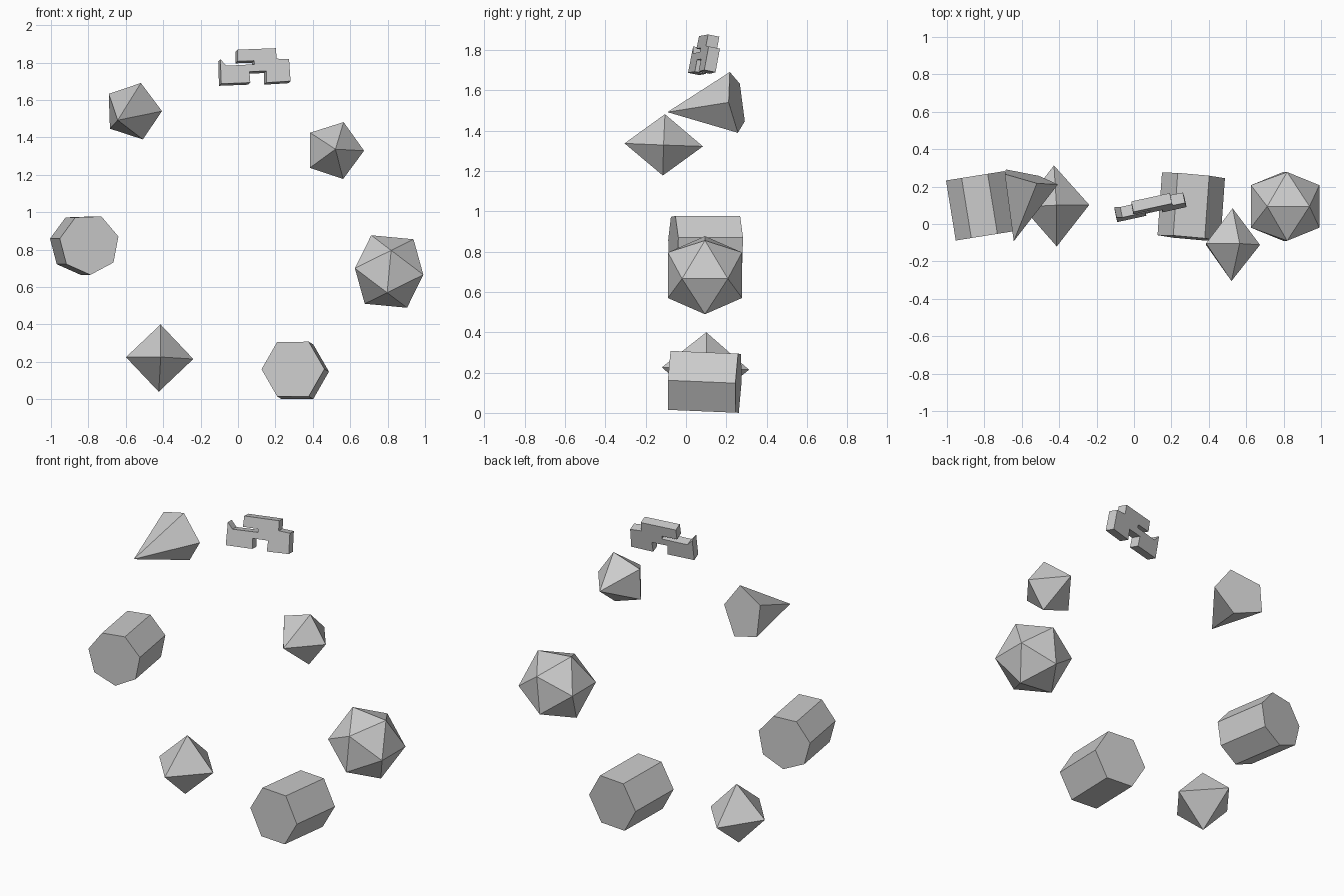
import bpy, bmesh, math
from mathutils import Vector

if "Cube" in bpy.data.objects:
    bpy.data.objects.remove(bpy.data.objects["Cube"])


def finish(bm, name):
    bmesh.ops.recalc_face_normals(bm, faces=bm.faces)
    me = bpy.data.meshes.new(name)
    bm.to_mesh(me)
    bm.free()
    bpy.context.collection.objects.link(bpy.data.objects.new(name, me))


def ring(bm, centre, axis, n, radius, phase):
    """Regular polygon around an axis that points roughly to the back."""
    a = Vector(axis).normalized()
    u = (Vector((1, 0, 0)) - a * a.x).normalized()
    v = u.cross(a)
    angles = [math.radians(phase) + math.tau * i / n for i in range(n)]
    return [bm.verts.new(Vector(centre) + radius * (u * math.cos(t) + v * math.sin(t)))
            for t in angles]


def bridge(bm, loop, other):
    n = len(loop)
    for i in range(n):
        bm.faces.new((loop[i], loop[(i + 1) % n], other[(i + 1) % n], other[i]))


def prism(name, front, back, n, radius, phase, axis):
    bm = bmesh.new()
    a = ring(bm, front, axis, n, radius, phase)
    b = ring(bm, back, axis, n, radius, phase)
    bridge(bm, a, b)
    bm.faces.new(a)
    bm.faces.new(b)
    finish(bm, name)


def pyramid(name, centre, axis, n, radius, phase, tips):
    """One tip gives a capped pyramid, two tips a bipyramid."""
    bm = bmesh.new()
    base = ring(bm, centre, axis, n, radius, phase)
    for tip in tips:
        t = bm.verts.new(tip)
        for i in range(n):
            bm.faces.new((base[i], base[(i + 1) % n], t))
    if len(tips) == 1:
        bm.faces.new(base)
    finish(bm, name)


# Prisms
prism("hexagonal_prism", (0.294, -0.075, 0.161), (0.318, 0.26, 0.147), 6, 0.169, 0,
      (0.09, 1, -0.04))
prism("heptagonal_prism", (-0.795, -0.063, 0.828), (-0.847, 0.258, 0.828), 7, 0.163, -88,
      (-0.16, 1, 0))

# Pyramids
pyramid("square_bipyramid", (-0.419, 0.097, 0.22), (-0.03, 1, -0.02), 4, 0.18, -1.5,
        [(-0.413, -0.12, 0.226), (-0.428, 0.313, 0.214)])
pyramid("pentagonal_bipyramid", (0.514, -0.109, 1.33), (0.015, 1, -0.035), 5, 0.16, -0.5,
        [(0.521, -0.305, 1.337), (0.527, 0.084, 1.322)])
pyramid("pentagonal_pyramid", (-0.562, 0.249, 1.54), (0.232, 0.963, 0.136), 5, 0.16, 2,
        [(-0.643, -0.092, 1.492)])

# Icosahedron from three golden rectangles, turned slightly about y
bm = bmesh.new()
a, b, turn = 0.1136, 0.1838, math.radians(5.4)
c, s = math.cos(turn), math.sin(turn)
for p in (-a, a):
    for q in (-b, b):
        for x, y, z in ((p, 0, q), (q, p, 0), (0, q, p)):
            bm.verts.new((0.808 + x * c + z * s, 0.094 + y, 0.683 - x * s + z * c))
bmesh.ops.convex_hull(bm, input=bm.verts)
finish(bm, "icosahedron")

# Interlocking block: stepped profile on a leaning plane, given thickness
profile = [(-0.090, 1.687), (-0.094, 1.818), (-0.062, 1.783), (0.088, 1.791),
           (0.086, 1.810), (-0.003, 1.807), (-0.003, 1.869), (0.203, 1.877),
           (0.206, 1.821), (0.273, 1.818), (0.281, 1.701), (0.152, 1.693),
           (0.152, 1.755), (0.061, 1.752), (0.066, 1.693)]
bm = bmesh.new()
push = Vector((-0.21, 1, -0.2)).normalized() * 0.058
front = [Vector((x, 0.01 + 0.21 * (x + 0.09) + 0.2 * (z - 1.687), z)) for x, z in profile]
fv = [bm.verts.new(p) for p in front]
bv = [bm.verts.new(p + push) for p in front]
bridge(bm, fv, bv)
bm.faces.new(fv)
bm.faces.new(bv)
finish(bm, "stepped_block")
